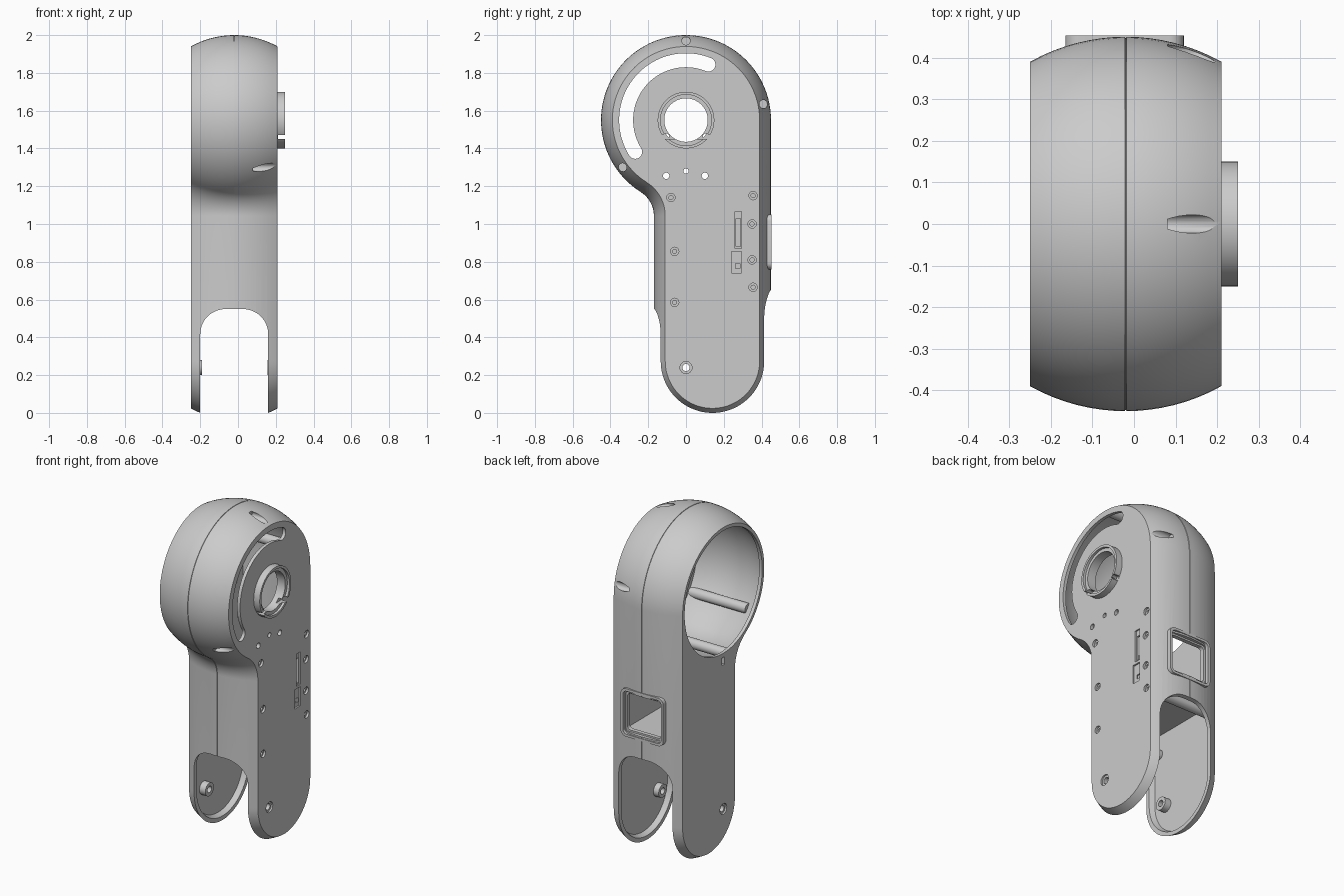
import bpy, bmesh, math
from math import cos, sin, radians, sqrt

if "Cube" in bpy.data.objects:
    bpy.data.objects.remove(bpy.data.objects["Cube"])

MID = -0.02          # x of the seam plane between the two half shells
HEAD = (0.0, 1.55)   # head centre in y, z


def arc(c, r, a0, a1, n):
    return [(c[0] + r * cos(radians(a0 + (a1 - a0) * i / n)),
             c[1] + r * sin(radians(a0 + (a1 - a0) * i / n))) for i in range(n + 1)]


def circle(c, r, n=32):
    return arc(c, r, 0, 360, n)[:-1]


def rect(u0, u1, v0, v1, r=0.0):
    if r == 0:
        return [(u0, v0), (u1, v0), (u1, v1), (u0, v1)]
    return (arc((u1 - r, v1 - r), r, 0, 90, 6) + arc((u0 + r, v1 - r), r, 90, 180, 6)
            + arc((u0 + r, v0 + r), r, 180, 270, 6) + arc((u1 - r, v0 + r), r, 270, 360, 6))


def loft(name, rings):
    """Closed solid through matching rings of 3D points."""
    bm = bmesh.new()
    vs = [[bm.verts.new(p) for p in ring] for ring in rings]
    n = len(vs[0])
    for a, b in zip(vs, vs[1:]):
        for i in range(n):
            bm.faces.new((a[i], a[(i + 1) % n], b[(i + 1) % n], b[i]))
    bm.faces.new(vs[0])
    bm.faces.new(vs[-1])
    bmesh.ops.recalc_face_normals(bm, faces=bm.faces)
    me = bpy.data.meshes.new(name)
    bm.to_mesh(me)
    bm.free()
    ob = bpy.data.objects.new(name, me)
    bpy.context.collection.objects.link(ob)
    return ob


def prism_x(pts, x0, x1, name="cutter"):
    return loft(name, [[(x, u, v) for u, v in pts] for x in (x0, x1)])


def prism_y(pts, y0, y1, name="cutter", shear=0.0):
    return loft(name, [[(u, y, v + shear * (y + 0.17)) for u, v in pts] for y in (y0, y1)])


def cut(ob, cutter):
    cutter.hide_render = True
    m = ob.modifiers.new("cut", 'BOOLEAN')
    m.operation = 'DIFFERENCE'
    m.solver = 'EXACT'
    m.object = cutter
    bpy.context.view_layer.objects.active = ob
    bpy.ops.object.modifier_apply(modifier=m.name)
    bpy.data.objects.remove(cutter, do_unlink=True)


def smooth(ob):
    bpy.ops.object.select_all(action='DESELECT')
    ob.select_set(True)
    bpy.context.view_layer.objects.active = ob
    bpy.ops.object.shade_smooth_by_angle(angle=radians(30))


def outline(d):
    """Side silhouette in y, z, moved inward by d."""
    dz = sqrt(0.6 ** 2 - 0.32 ** 2)
    a = math.degrees(math.atan2(dz, 0.32))
    return (arc(HEAD, 0.45 - d, 0, 180 + a, 64)
            + arc((-0.32, 1.55 - dz), 0.15 + d, a, 0, 14)
            + arc((0.14, 0.274), 0.31 - d, 180, 360, 44))


def sag(x):
    return 0.47 - sqrt(0.47 ** 2 - (x - MID) ** 2)


def shell(name, xs, inset):
    return loft(name, [[(x, y, z) for y, z in outline(sag(x) + inset + g)] for x, g in xs])


# Barrel-sided outer body with a fine seam groove, and the cavity inside it
left = [-0.25 + 0.0285 * i for i in range(8)]
right = [0.21 - 0.0285 * i for i in range(7, -1, -1)]
seam = [(MID - 0.002, 0), (MID - 0.001, 0.003), (MID + 0.001, 0.003), (MID + 0.002, 0)]
housing = shell("housing", [(x, 0) for x in left] + seam + [(x, 0) for x in right], 0)
cavity = shell("cavity", [(-0.23 + 0.42 * i / 12, 0) for i in range(13)], 0.025)

# Screw posts and a bulkhead are left standing by removing them from the cavity
head_screws = [(0, 1.97), (-0.35, 1.32), (0.41, 1.635)]
head_screws[1] = (-0.336, 1.3)
body_screws = [(-0.08, 1.14), (0.355, 1.15), (-0.06, 0.855), (-0.06, 0.585),
               (0.355, 0.665), (0.35, 1.0), (0.35, 0.81)]
for y, z in head_screws:
    k = 0.40 / math.hypot(y, z - 1.55)
    cut(cavity, prism_x(circle((y * k, 1.55 + (z - 1.55) * k), 0.03, 24), -0.19, 0.3))
for y, z in body_screws[:5]:
    cut(cavity, prism_x(circle((y, z), 0.03, 24), -0.3, 0.3))
cut(cavity, prism_y(rect(-0.3, 0.3, 0.705, 0.725), -0.4, 0.6))
cut(housing, cavity)

# Fork gap at the bottom, its arch rising toward the back
arch = ([(-0.2, -0.3), (0.16, -0.3)] + arc((0.02, 0.41), 0.14, 0, 90, 14)
        + arc((-0.06, 0.41), 0.14, 90, 180, 14))
cut(housing, prism_y(arch, -0.6, 0.7, shear=0.16))

# Round opening in the left of the head, and a small slot below it
cut(housing, prism_x(circle(HEAD, 0.37, 96), -0.3, -0.2))
cut(housing, prism_x(rect(-0.012, 0.012, 1.11, 1.155), -0.3, -0.2))

# Curved slot and bearing hole in the right face
end0 = arc(HEAD, 0.317, 68, 212, 1)
slot = (arc(HEAD, 0.354, 68, 212, 48) + arc(end0[1], 0.037, 212, 392, 12)[1:-1]
        + arc(HEAD, 0.28, 212, 68, 48) + arc(end0[0], 0.037, 248, 428, 12)[1:-1])
cut(housing, prism_x(slot, 0.15, 0.3))
cut(housing, prism_x(circle(HEAD, 0.13, 64), 0.15, 0.3))

# Screw recesses
for y, z in head_screws:
    cut(housing, prism_x(circle((y, z), 0.022, 24), 0.08, 0.3))
for y, z in body_screws:
    cut(housing, prism_x(circle((y, z), 0.022, 20), 0.197, 0.3))
    cut(housing, prism_x(circle((y, z), 0.011, 16), 0.13, 0.3))
for y, z, r in [(-0.105, 1.255, 0.017), (0.1, 1.255, 0.017), (0, 1.28, 0.014)]:
    cut(housing, prism_x(circle((y, z), r, 20), 0.15, 0.3))

# Switch and connector slots
cut(housing, prism_x(rect(0.26, 0.295, 0.87, 1.065), 0.202, 0.3))
cut(housing, prism_x(rect(0.266, 0.288, 0.88, 1.03), 0.15, 0.3))
cut(housing, prism_x(rect(0.24, 0.295, 0.74, 0.855), 0.2, 0.3))
cut(housing, prism_x(rect(0.262, 0.285, 0.765, 0.79), 0.15, 0.3))

# Back window and its raised frame
cut(housing, prism_y(rect(-0.145, 0.1, 0.785, 1.025, 0.02), 0.38, 0.6))
frame = prism_y(rect(-0.165, 0.12, 0.76, 1.05, 0.035), 0.405, 0.453, "window_frame")
cut(frame, prism_y(rect(-0.15, 0.105, 0.775, 1.035, 0.025), 0.43, 0.6))
cut(frame, prism_y(rect(-0.135, 0.09, 0.795, 1.015, 0.02), 0.3, 0.6))

# Bearing collar with counterbore and two notches
collar = prism_x(circle(HEAD, 0.15, 64), 0.18, 0.25, "bearing_collar")
cut(collar, prism_x(circle(HEAD, 0.115, 64), 0.1, 0.3))
cut(collar, prism_x(circle(HEAD, 0.135, 64), 0.235, 0.3))
cut(collar, prism_y(rect(0.212, 0.3, 1.45, 1.472), -0.3, 0.3))
for s in (-1, 1):
    cut(collar, prism_x(circle((0.105 * s, 1.465), 0.015, 20), 0.1, 0.3))

# Pivot bosses on the inside of both fork blades, with through holes
PIVOT = (0.0, 0.24)
parts = [housing, frame, collar]
for side, x0, x1 in (("left", -0.235, -0.19), ("right", 0.155, 0.195)):
    boss = prism_x(circle(PIVOT, 0.04), x0, x1, "pivot_boss_" + side)
    cut(boss, prism_x(circle(PIVOT, 0.019), -0.4, 0.4))
    parts.append(boss)
cut(housing, prism_x(circle(PIVOT, 0.019), -0.4, 0.4))
for x0, x1 in ((-0.4, -0.24), (0.2, 0.4)):
    cut(housing, prism_x(circle(PIVOT, 0.032), x0, x1))

for ob in parts:
    smooth(ob)
